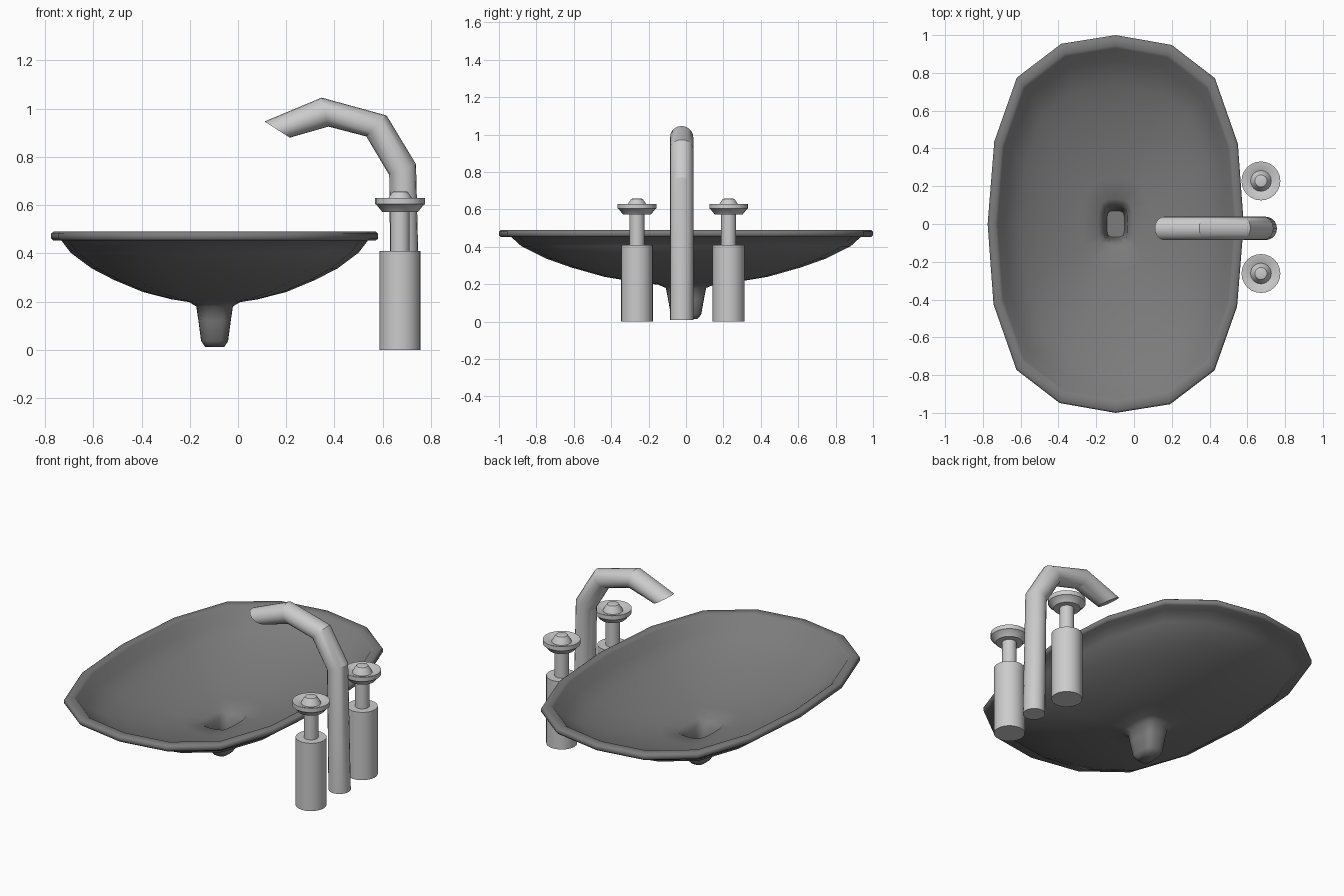
import bpy, bmesh, math
from mathutils import Vector

if "Cube" in bpy.data.objects:
    bpy.data.objects.remove(bpy.data.objects["Cube"])


def grey(name, value):
    mat = bpy.data.materials.new(name)
    mat.diffuse_color = (value, value, value, 1)
    mat.use_nodes = True
    mat.node_tree.nodes["Principled BSDF"].inputs["Base Color"].default_value = mat.diffuse_color
    return mat


DARK = grey("dark_ceramic", .2)
METAL = grey("metal", .53)


def loft(name, rings, mat, angle=30):
    """Skin a list of equally sized vertex rings into one capped object."""
    bm = bmesh.new()
    loops = [[bm.verts.new(p) for p in ring] for ring in rings]
    n = len(loops[0])
    for a, b in zip(loops, loops[1:]):
        for i in range(n):
            j = (i + 1) % n
            bm.faces.new((a[i], a[j], b[j], b[i]))
    bm.faces.new(loops[0])
    bm.faces.new(loops[-1])
    bmesh.ops.recalc_face_normals(bm, faces=bm.faces)
    me = bpy.data.meshes.new(name)
    bm.to_mesh(me)
    bm.free()
    me.materials.append(mat)
    ob = bpy.data.objects.new(name, me)
    bpy.context.collection.objects.link(ob)
    bpy.ops.object.select_all(action='DESELECT')
    bpy.context.view_layer.objects.active = ob
    ob.select_set(True)
    bpy.ops.object.shade_smooth_by_angle(angle=math.radians(angle))
    return ob


def full_ring(quarter):
    """Turn a quarter outline (+x towards +y) into a full 16-point outline."""
    pts = []
    for q in range(4):
        for x, y in quarter:
            for _ in range(q):
                x, y = -y, x
            pts.append((x, y))
    return pts


# Basin: sixteen-sided oval bowl that turns into a squarish drain
OVAL = full_ring([(1, 0), (.954, .425), (.775, .772), (.437, .948)])
BOX = full_ring([(1, 0), (1, .5), (.88, .88), (.5, 1)])
CX = -0.097


def basin_ring(rx, ry, z, box=0.0):
    return [(CX + rx * (o[0] * (1 - box) + b[0] * box),
             ry * (o[1] * (1 - box) + b[1] * box), z) for o, b in zip(OVAL, BOX)]


# half width, half length, height, squareness: outside upwards, then inside down
basin_profile = [
    (.040, .060, .013, .6), (.056, .081, .037, .6), (.067, .096, .12, .7),
    (.076, .108, .18, .7), (.105, .150, .198, .5), (.18, .26, .210, .1),
    (.297, .438, .24, 0), (.417, .615, .29, 0), (.51, .75, .338, 0),
    (.597, .88, .403, 0), (.635, .935, .453, 0),
    (.668, .99, .453, 0), (.678, 1.0, .462, 0), (.678, 1.0, .482, 0),
    (.668, .99, .490, 0), (.637, .945, .490, 0), (.625, .93, .48, 0),
    (.588, .868, .415, 0), (.505, .742, .352, 0), (.412, .607, .304, 0),
    (.292, .43, .254, 0), (.175, .25, .224, .1), (.090, .132, .208, .5),
    (.064, .095, .18, .8), (.055, .083, .12, .8), (.047, .070, .04, .8),
]
loft("basin", [basin_ring(*p) for p in basin_profile], DARK, angle=75)

# Spout: bent pipe, each joint given by its outer and inner edge in x and z
SPOUT_Y, SPOUT_R, SIDES = -0.023, 0.062, 20
joints = [((.757, .008), (.635, .008)), ((.738, .77), (.627, .725)),
          ((.616, .972), (.532, .885)), ((.347, .1046 * 10), (.375, .926)),
          ((.11, .947), (.215, .88))]
rings = []
for outer, inner in joints:
    o, i = Vector(outer), Vector(inner)
    mid, half = (o + i) / 2, (o - i) / 2
    ring = []
    for k in range(SIDES):
        a = math.tau * k / SIDES
        p = mid + half * math.cos(a)
        ring.append((p.x, SPOUT_Y + SPOUT_R * math.sin(a), p.y))
    rings.append(ring)
loft("spout", rings, METAL, angle=25)


# Taps: body, stem and dished knob with a small raised cap
def turned(name, cx, cy, profile, sides=24):
    return loft(name, [[(cx + r * math.cos(math.tau * k / sides),
                         cy + r * math.sin(math.tau * k / sides), z)
                        for k in range(sides)] for r, z in profile], METAL)


for side, y in (("front", -.262), ("back", .228)):
    turned(side + "_tap_body", .672, y, [(.085, 0), (.085, .41)])
    turned(side + "_tap_stem", .672, y, [(.04, .405), (.04, .58)])
    turned(side + "_tap_knob", .672, y,
           [(.074, .572), (.098, .602), (.103, .604), (.103, .63), (.094, .63),
            (.055, .616), (.046, .634), (.032, .655), (.026, .657)])
